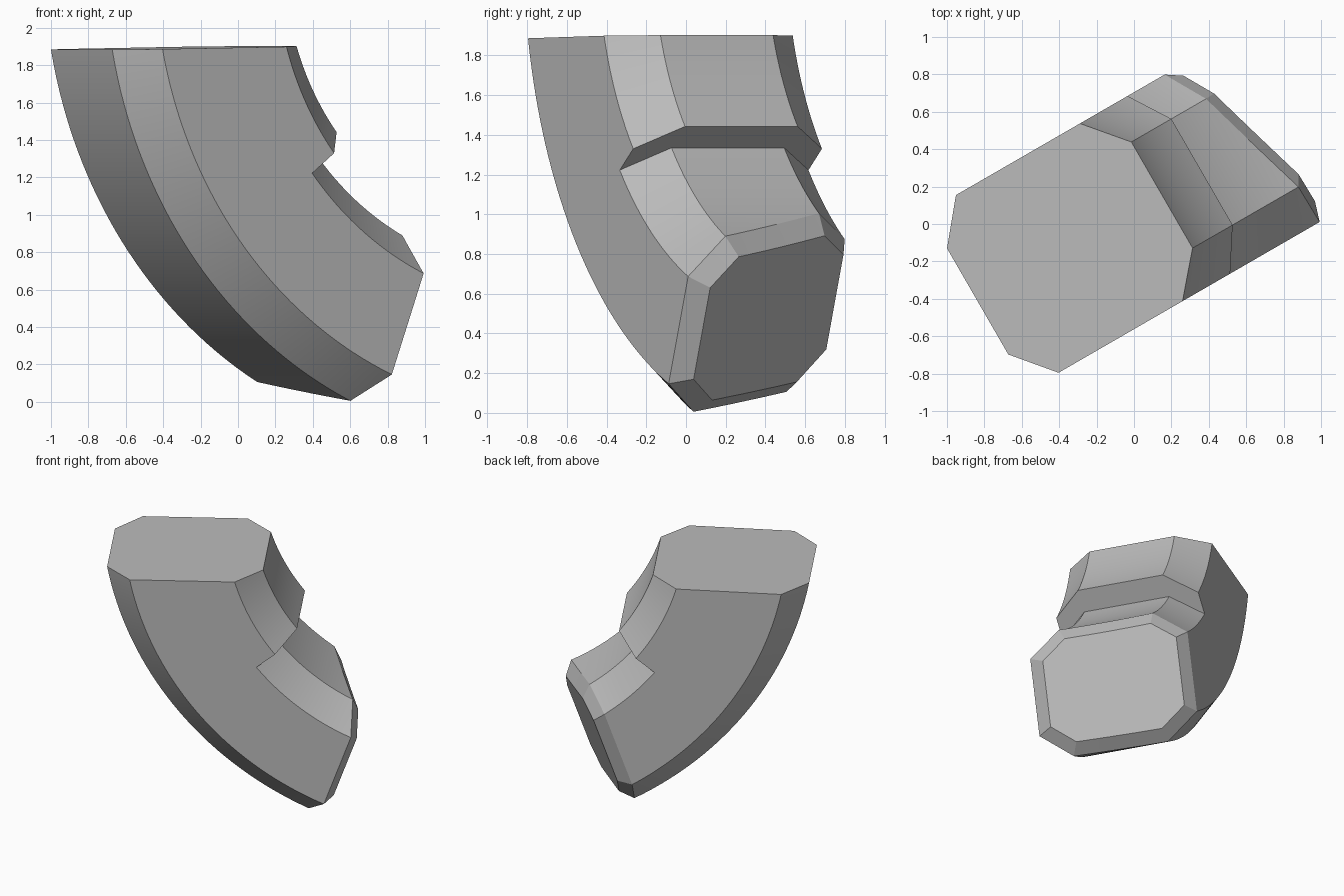
import bpy
import bmesh
from math import cos, sin, radians
from mathutils import Matrix, Vector

cube = bpy.data.objects.get("Cube")
if cube:
    bpy.data.objects.remove(cube)

# Bend centre in the sweep plane (x, z) and the section's radii and widths
CENTRE_X, CENTRE_Z = 1.617, 2.364
OUTER, OUTER_SIDE, INNER_SIDE, INNER = 2.593, 2.412, 1.665, 1.484
STEP = 0.173
SIDE_LOW, FACE_LOW, FACE_HIGH, SIDE_HIGH = -0.487, -0.268, 0.387, 0.61


def section(recess):
    """Chamfered section as (radius, y); the side point marks the step depth."""
    side = INNER_SIDE + recess
    return [(OUTER, FACE_LOW), (OUTER, FACE_HIGH), (OUTER_SIDE, SIDE_HIGH),
            (INNER_SIDE + STEP, SIDE_HIGH), (side, SIDE_HIGH),
            (INNER + recess, FACE_HIGH), (INNER + recess, FACE_LOW),
            (side, SIDE_LOW), (INNER_SIDE + STEP, SIDE_LOW), (OUTER_SIDE, SIDE_LOW)]


def spread(start, end, count):
    return [start + (end - start) * i / count for i in range(count + 1)]


bm = bmesh.new()
found = {}


def vertex(radius, y, angle):
    a = radians(angle)
    p = (CENTRE_X - radius * cos(a), y, CENTRE_Z - radius * sin(a))
    key = tuple(round(c, 5) for c in p)
    if key not in found:
        found[key] = bm.verts.new(p)
    return found[key]


# Full section down to the step, then the recessed section
stations = [(0, a) for a in spread(8, 38.4, 20)]
stations += [(STEP, a) for a in spread(38.4, 76, 24)]
rings = [[vertex(r, y, a) for r, y in section(recess)] for recess, a in stations]
for upper, lower in zip(rings, rings[1:]):
    for i in range(len(upper)):
        j = (i + 1) % len(upper)
        corners = list(dict.fromkeys((upper[i], upper[j], lower[j], lower[i])))
        if len(corners) > 2:
            bm.faces.new(corners)


def trim(point, normal):
    """Cut the sweep with a plane and close it with one flat face."""
    cut = bmesh.ops.bisect_plane(bm, geom=bm.verts[:] + bm.edges[:] + bm.faces[:],
                                 plane_co=point, plane_no=normal, clear_outer=True)
    edges = [e for e in cut["geom_cut"] if isinstance(e, bmesh.types.BMEdge)]
    return bmesh.ops.contextual_create(bm, geom=edges)["faces"]


# Almost level top, slanted lower end
trim(Vector((-0.931, 0, 1.883)), Vector((-0.0167, 0, 1)))
end_normal = Vector((0.591, 0.211, -0.2146))
end_point = end_normal * (0.261 / end_normal.length_squared)
end_normal.normalize()
end_faces = trim(end_point, end_normal)
bmesh.ops.recalc_face_normals(bm, faces=bm.faces[:])

# Chamfered rim of the lower end
bmesh.ops.inset_region(bm, faces=end_faces, thickness=0.087, use_even_offset=True)
rim = {v for f in end_faces for v in f.verts}
bmesh.ops.translate(bm, verts=list(rim), vec=end_normal * 0.083)

bmesh.ops.rotate(bm, verts=bm.verts[:], cent=(0, 0, 0), matrix=Matrix.Rotation(radians(30), 3, "Z"))
bmesh.ops.recalc_face_normals(bm, faces=bm.faces[:])
mesh = bpy.data.meshes.new("curved_block")
bm.to_mesh(mesh)
bm.free()

grey = bpy.data.materials.new("neutral_grey")
grey.use_nodes = True
colour = (0.5, 0.5, 0.5, 1)
grey.diffuse_color = colour
grey.node_tree.nodes["Principled BSDF"].inputs["Base Color"].default_value = colour
mesh.materials.append(grey)

block = bpy.data.objects.new("curved_block", mesh)
bpy.context.collection.objects.link(block)
bpy.ops.object.select_all(action="DESELECT")
block.select_set(True)
bpy.context.view_layer.objects.active = block
bpy.ops.object.shade_smooth_by_angle(angle=radians(15))
